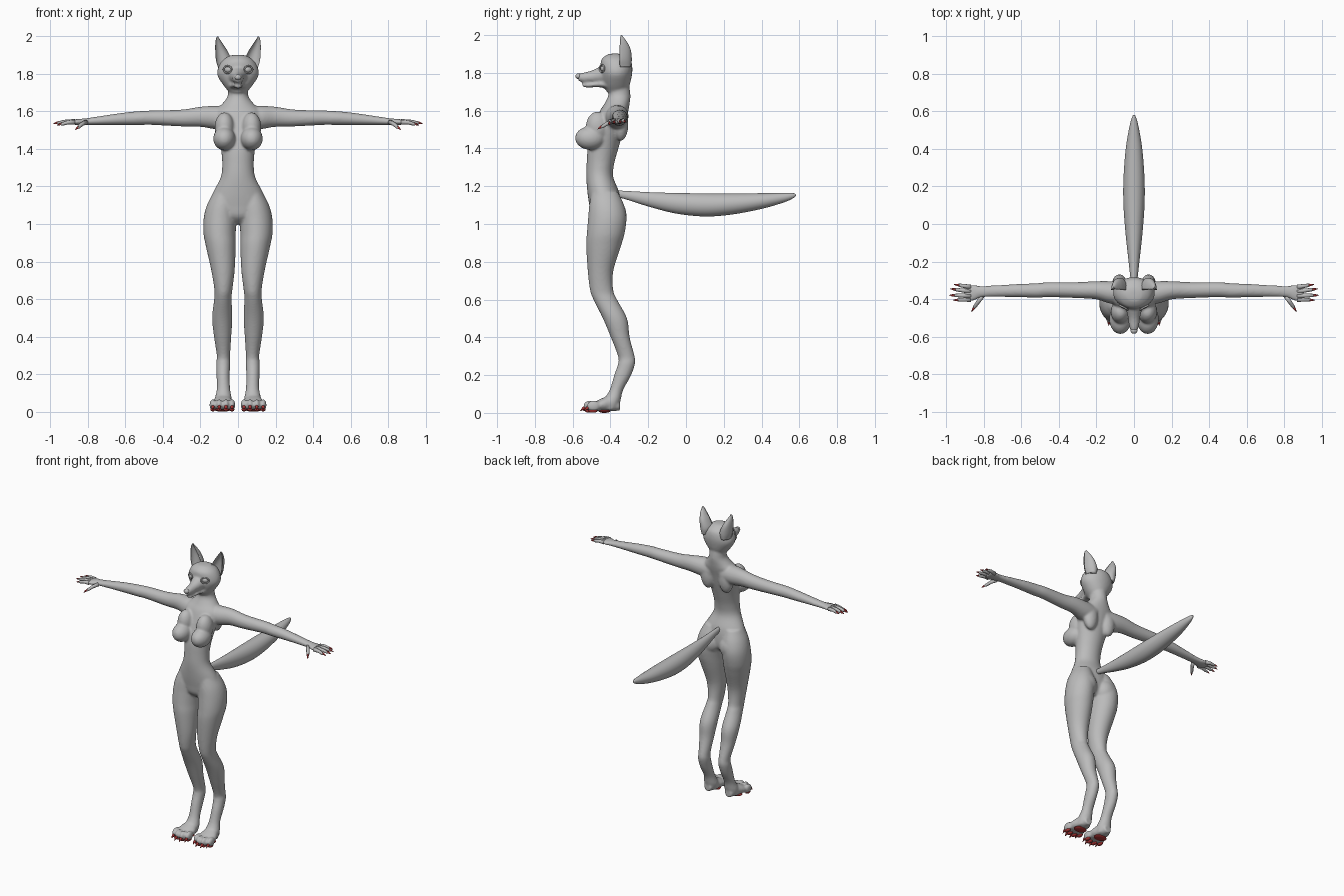
import bpy, bmesh, math
from mathutils import Matrix, Vector

if "Cube" in bpy.data.objects:
    bpy.data.objects.remove(bpy.data.objects["Cube"])


def material(name, rgb):
    m = bpy.data.materials.new(name)
    m.use_nodes = True
    m.diffuse_color = (*rgb, 1)
    m.node_tree.nodes["Principled BSDF"].inputs["Base Color"].default_value = (*rgb, 1)
    return m


GREY = material("body grey", (0.5, 0.5, 0.5))
RED = material("claw red", (0.42, 0.035, 0.035))


def smooth_path(rows, steps=6):
    """Catmull-Rom interpolation of rows of numbers."""
    rows = [Vector(r) for r in rows]
    out = []
    for i in range(len(rows) - 1):
        a, b = rows[i], rows[i + 1]
        m0 = (b - rows[i - 1]) / 2 if i else b - a
        m1 = (rows[i + 2] - a) / 2 if i + 2 < len(rows) else b - a
        for s in range(steps):
            t = s / steps
            u = 1 - t
            out.append(a * (1 + 2 * t) * u * u + m0 * t * u * u
                       + b * t * t * (3 - 2 * t) - m1 * t * t * u)
    return out + [rows[-1]]


def skin_rings(bm, rings):
    loops = [[bm.verts.new(p) for p in ring] for ring in rings]
    n = len(loops[0])
    for a, b in zip(loops, loops[1:]):
        for k in range(n):
            bm.faces.new((a[k], a[(k + 1) % n], b[(k + 1) % n], b[k]))
    bm.faces.new(loops[0][::-1])
    bm.faces.new(loops[-1])


def loft(bm, axis, rows, cup=None, sides=32):
    """Oval rings along an axis; row = position, then low/high on the other two axes.
    A cup value folds the front half back to make a hollow shell."""
    rings = []
    for t, ulo, uhi, vlo, vhi in smooth_path(rows):
        ring = []
        for k in range(sides):
            c, s = math.cos(math.tau * k / sides), math.sin(math.tau * k / sides)
            u = (ulo + uhi) / 2 + (uhi - ulo) / 2 * c
            v = (vlo + vhi) / 2 + (vhi - vlo) / 2 * s
            if cup:
                v = vlo + (vhi - vlo) * abs(s) * (1 if s > 0 else cup)
            ring.append({"x": (t, u, v), "y": (u, t, v), "z": (u, v, t)}[axis])
        rings.append(ring)
    skin_rings(bm, rings)


def ball(bm, centre, radii, turn=0):
    bmesh.ops.create_uvsphere(bm, u_segments=28, v_segments=18, radius=1,
                              matrix=Matrix.Translation(centre) @ Matrix.Rotation(turn, 4, "Z")
                              @ Matrix.Diagonal((*radii, 1)))


def tube(bm, points, radii, sides=12):
    pts = [Vector(p) for p in points]
    rings = []
    for i, p in enumerate(pts):
        d = pts[min(i + 1, len(pts) - 1)] - pts[max(i - 1, 0)]
        q = d.to_track_quat("Z", "Y")
        rings.append([p + q @ Vector((math.cos(math.tau * k / sides), math.sin(math.tau * k / sides), 0))
                      * radii[i] for k in range(sides)])
    skin_rings(bm, rings)


def mirror_x(bm):
    dup = bmesh.ops.duplicate(bm, geom=bm.verts[:] + bm.edges[:] + bm.faces[:])["geom"]
    for v in dup:
        if isinstance(v, bmesh.types.BMVert):
            v.co.x = -v.co.x


def finish(bm, name, mat):
    bmesh.ops.recalc_face_normals(bm, faces=bm.faces)
    for f in bm.faces:
        f.smooth = True
    me = bpy.data.meshes.new(name)
    bm.to_mesh(me)
    bm.free()
    me.materials.append(mat)
    ob = bpy.data.objects.new(name, me)
    bpy.context.collection.objects.link(ob)
    return ob


# Body: paired parts first
body = bmesh.new()
# leg with raised heel
loft(body, "z", [
    (1.17, .02, .13, -.50, -.36), (1.1, .006, .166, -.512, -.328), (1.03, .008, .183, -.518, -.315),
    (.95, .012, .184, -.525, -.325), (.88, .012, .171, -.528, -.345), (.75, .018, .142, -.52, -.385),
    (.65, .03, .126, -.508, -.385), (.6, .034, .127, -.49, -.365), (.5, .03, .138, -.44, -.312),
    (.4, .036, .128, -.398, -.298), (.3, .042, .113, -.36, -.272), (.26, .041, .116, -.36, -.27),
    (.2, .044, .115, -.38, -.29), (.12, .042, .113, -.405, -.333), (.06, .032, .125, -.44, -.348),
    (.015, .04, .12, -.44, -.37)])
# paw and toes
loft(body, "y", [(-.35, .055, .105, .012, .06), (-.4, .035, .125, .008, .09),
                 (-.45, .022, .142, .008, .075), (-.5, .03, .138, .012, .05)])
TOES = [(.032, -.492), (.064, -.508), (.1, -.508), (.134, -.49)]
for x, y in TOES:
    ball(body, (x, y, .036), (.018, .036, .03))
# arm and palm
loft(body, "x", [
    (.04, -.42, -.31, 1.50, 1.628), (.12, -.425, -.305, 1.505, 1.63), (.2, -.402, -.305, 1.518, 1.625),
    (.3, -.395, -.31, 1.52, 1.61), (.45, -.39, -.31, 1.528, 1.605), (.52, -.393, -.316, 1.528, 1.602),
    (.62, -.39, -.32, 1.528, 1.592), (.8, -.39, -.33, 1.528, 1.565), (.85, -.407, -.325, 1.528, 1.56),
    (.885, -.414, -.324, 1.53, 1.556), (.905, -.405, -.33, 1.534, 1.552)])
# chest, shoulder blade and seat volumes
ball(body, (.073, -.507, 1.455), (.059, .08, .062))
ball(body, (.072, -.468, 1.515), (.052, .062, .08))
ball(body, (.07, -.345, 1.53), (.05, .04, .09))
ball(body, (.078, -.385, 1.05), (.075, .07, .08))
mirror_x(body)


def centred(rows):
    return [(t, -h, h, lo, hi) for t, h, lo, hi in rows]


# torso and neck
loft(body, "z", centred([
    (1.0, .05, -.46, -.38), (1.04, .13, -.5, -.35), (1.1, .157, -.512, -.345), (1.17, .132, -.522, -.355),
    (1.25, .092, -.528, -.385), (1.32, .084, -.526, -.38), (1.4, .091, -.52, -.358), (1.48, .107, -.5, -.335),
    (1.55, .122, -.475, -.318), (1.6, .125, -.455, -.305), (1.64, .085, -.43, -.298),
    (1.68, .056, -.412, -.294), (1.73, .054, -.412, -.3), (1.78, .06, -.42, -.31)]))
# skull
loft(body, "z", centred([
    (1.7, .045, -.42, -.315), (1.74, .078, -.44, -.297), (1.79, .109, -.45, -.286), (1.83, .107, -.453, -.284),
    (1.87, .085, -.448, -.295), (1.895, .05, -.42, -.33), (1.902, .02, -.395, -.355)]))
# upper muzzle and lower jaw
loft(body, "y", centred([(-.4, .072, 1.74, 1.855), (-.45, .046, 1.745, 1.836), (-.5, .032, 1.747, 1.812),
                         (-.54, .027, 1.748, 1.802), (-.572, .017, 1.758, 1.795)]))
loft(body, "y", centred([(-.4, .06, 1.71, 1.76), (-.46, .036, 1.724, 1.755), (-.52, .024, 1.722, 1.747),
                         (-.548, .014, 1.727, 1.742)]))
body_ob = finish(body, "body", GREY)

# Fuse the overlapping volumes into one smooth skin
remesh = body_ob.modifiers.new("fuse", "REMESH")
remesh.mode = "VOXEL"
remesh.voxel_size = .007
remesh.use_smooth_shade = True
relax = body_ob.modifiers.new("relax", "SMOOTH")
relax.factor = .5
relax.iterations = 6
bpy.ops.object.select_all(action="DESELECT")
body_ob.select_set(True)
bpy.context.view_layer.objects.active = body_ob
bpy.ops.object.convert(target="MESH")

# Tail
bm = bmesh.new()
loft(bm, "y", centred([(-.37, .012, 1.145, 1.178), (-.3, .018, 1.125, 1.174), (-.19, .03, 1.09, 1.168),
                       (-.05, .045, 1.055, 1.164), (.1, .056, 1.04, 1.162), (.24, .056, 1.05, 1.162),
                       (.4, .044, 1.08, 1.163), (.52, .024, 1.115, 1.165), (.57, .01, 1.138, 1.163),
                       (.582, .002, 1.15, 1.156)]))
finish(bm, "tail", GREY)

# Hollow ears
bm = bmesh.new()
loft(bm, "z", [(1.83, .045, .105, -.35, -.292), (1.87, .034, .117, -.352, -.287), (1.92, .055, .121, -.352, -.292),
               (1.96, .08, .121, -.35, -.31), (1.988, .099, .117, -.348, -.33), (2.0, .106, .111, -.345, -.338)],
     cup=.55)
mirror_x(bm)
finish(bm, "ears", GREY)

# Eyes with raised lids, and nose
bm = bmesh.new()
ball(bm, (.053, -.436, 1.823), (.022, .016, .017), .5)
mirror_x(bm)
finish(bm, "eyes", GREY)
bm = bmesh.new()
lid = Matrix.Translation((.054, -.442, 1.823)) @ Matrix.Rotation(.5, 4, "Z")
ring = [lid @ Vector((.025 * math.cos(a), -.003, .019 * math.sin(a)))
        for a in (math.tau * k / 24 for k in range(25))]
tube(bm, ring, [.0045] * 25, 8)
mirror_x(bm)
finish(bm, "eyelids", GREY)
bm = bmesh.new()
ball(bm, (0, -.569, 1.782), (.018, .016, .015))
finish(bm, "nose", GREY)

# Fingers and thumb, each tipped with a claw
FINGERS = [((.87, -.336, 1.545), (.94, -.325, 1.542)), ((.87, -.36, 1.546), (.96, -.348, 1.54)),
           ((.87, -.383, 1.546), (.965, -.38, 1.538)), ((.87, -.402, 1.543), (.945, -.405, 1.532)),
           ((.81, -.385, 1.543), (.856, -.452, 1.512))]
fingers, hand_claws = bmesh.new(), bmesh.new()
for base, tip in FINGERS:
    a, b = Vector(base), Vector(tip)
    d = (b - a).normalized()
    knuckle = a.lerp(b, .5) + Vector((0, 0, .004))
    tube(fingers, [a, knuckle, a.lerp(b, .85), b, b + d * .004], [.013, .0105, .009, .006, .002])
    tube(hand_claws, [b - d * .01 + Vector((0, 0, .003)), b + d * .006, b + d * .021 - Vector((0, 0, .003))],
         [.006, .0055, .0008])
for bm, name, mat in ((fingers, "fingers", GREY), (hand_claws, "hand_claws", RED)):
    mirror_x(bm)
    finish(bm, name, mat)

# Toe claws and sole pads
bm = bmesh.new()
for x, y in TOES:
    tube(bm, [(x, y - .022, .03), (x, y - .035, .024), (x, y - .052, .01)], [.009, .008, .001])
mirror_x(bm)
finish(bm, "toe_claws", RED)
bm = bmesh.new()
for x, y in TOES:
    ball(bm, (x, y - .003, .011), (.013, .024, .01))
ball(bm, (.083, -.432, .01), (.045, .032, .01))
mirror_x(bm)
finish(bm, "sole_pads", RED)
